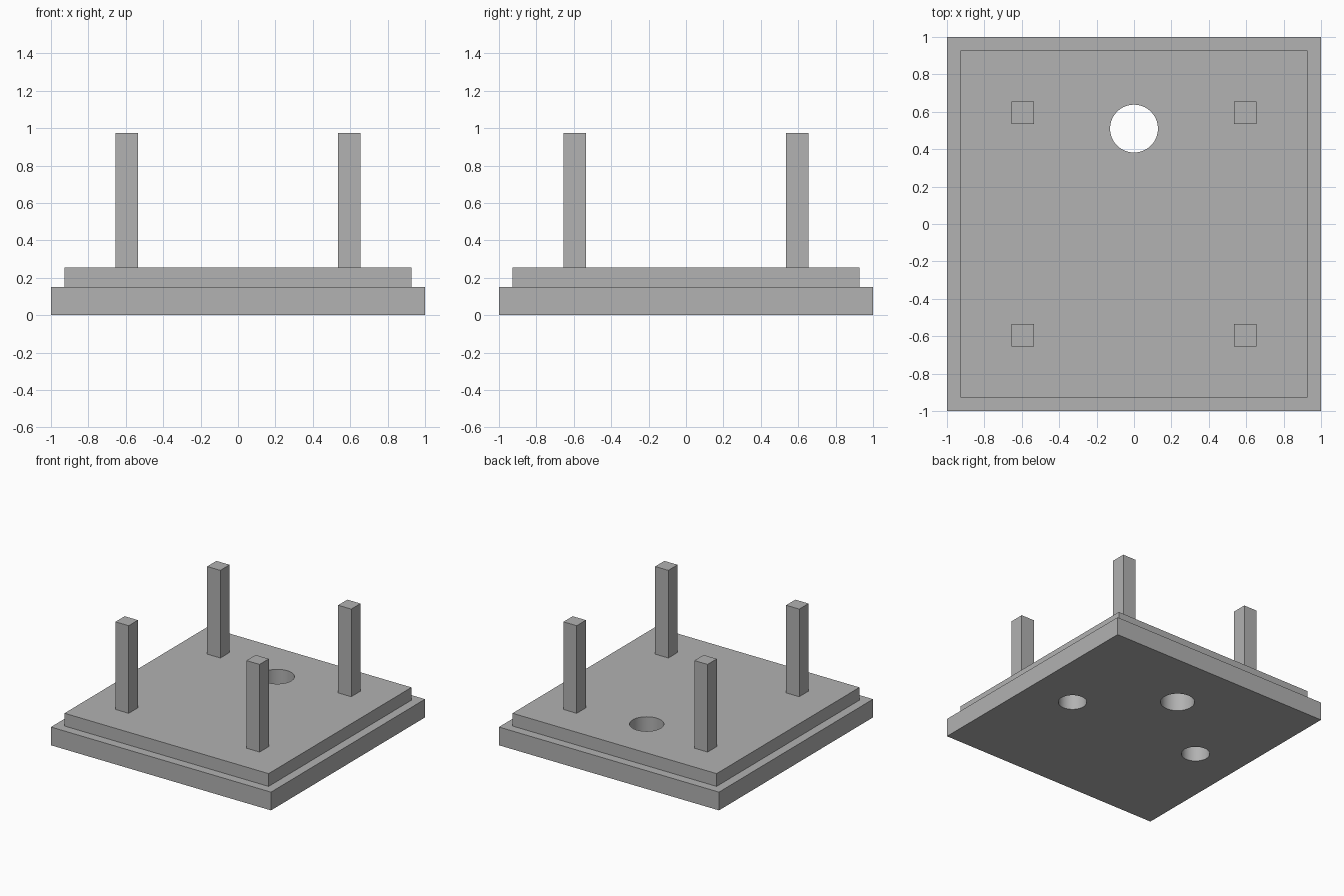
import bpy

cube = bpy.data.objects.get("Cube")
if cube:
    bpy.data.objects.remove(cube, do_unlink=True)

# Single plain grey
grey = bpy.data.materials.new("plain_grey")
grey.use_nodes = True
colour = (0.445, 0.445, 0.445, 1)
grey.diffuse_color = colour
grey.node_tree.nodes["Principled BSDF"].inputs["Base Color"].default_value = colour

BASE_TOP, PLATE_TOP, POST_TOP = 0.15, 0.255, 0.975


def box(name, x, y, width, bottom, top):
    """Square block standing between two heights."""
    bpy.ops.mesh.primitive_cube_add(size=1, location=(x, y, (bottom + top) / 2))
    ob = bpy.context.object
    ob.name = name
    ob.scale = (width, width, top - bottom)
    bpy.ops.object.transform_apply(location=False, rotation=False, scale=True)
    ob.data.materials.append(grey)
    return ob


def drill(ob, x, y, radius):
    """Cut a round vertical hole right through a block."""
    bpy.ops.mesh.primitive_cylinder_add(vertices=64, radius=radius, depth=1, location=(x, y, 0.2))
    cutter = bpy.context.object
    cutter.name = "hole_cutter"
    cutter.hide_render = True
    cutter.data.materials.append(grey)
    mod = ob.modifiers.new("hole", 'BOOLEAN')
    mod.operation = 'DIFFERENCE'
    mod.solver = 'EXACT'
    mod.object = cutter
    bpy.context.view_layer.objects.active = ob
    bpy.ops.object.modifier_apply(modifier=mod.name)
    bpy.data.objects.remove(cutter, do_unlink=True)


# Two stacked plates
base = box("base_plate", 0, 0, 2, 0, BASE_TOP)
upper = box("upper_plate", 0, 0, 1.855, BASE_TOP, PLATE_TOP)

# Hole through both plates
for plate in (base, upper):
    drill(plate, 0, 0.51, 0.128)

# Blind holes in the underside, closed by the upper plate
for side in (-1, 1):
    drill(base, side * 0.605, 0, 0.107)

# Smooth hole walls with sharp rims
for plate in (base, upper):
    bpy.ops.object.select_all(action='DESELECT')
    plate.select_set(True)
    bpy.context.view_layer.objects.active = plate
    bpy.ops.object.shade_smooth_by_angle()

# Four square posts
for depth, sy in (("front", -1), ("back", 1)):
    for side, sx in (("right", -1), ("left", 1)):
        box(f"{depth}_{side}_post", sx * 0.595, sy * 0.595, 0.12, PLATE_TOP, POST_TOP)
